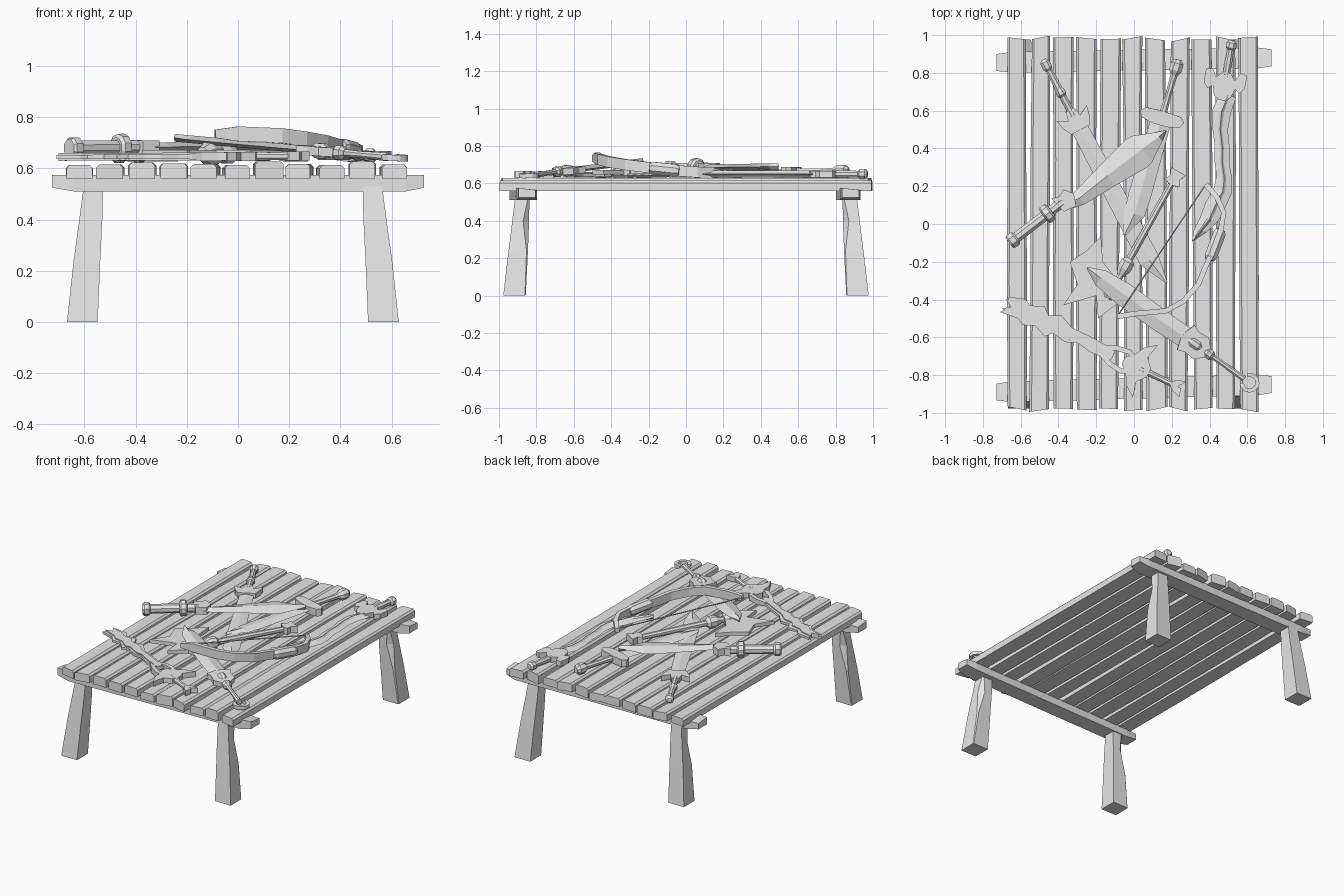
import bpy, bmesh, math, random
from mathutils import Vector, Matrix

random.seed(4)
default_cube = bpy.data.objects.get("Cube")
if default_cube:
    bpy.data.objects.remove(default_cube, do_unlink=True)

grey = bpy.data.materials.new("plain_grey")
grey.use_nodes = True
grey.diffuse_color = (.8, .8, .8, 1)
grey.node_tree.nodes["Principled BSDF"].inputs["Base Color"].default_value = grey.diffuse_color


def finish(name, bm, matrix=None):
    """Turn a bmesh into a named object."""
    bmesh.ops.recalc_face_normals(bm, faces=bm.faces)
    if matrix:
        bm.transform(matrix)
    mesh = bpy.data.meshes.new(name)
    bm.to_mesh(mesh)
    bm.free()
    mesh.materials.append(grey)
    obj = bpy.data.objects.new(name, mesh)
    bpy.context.collection.objects.link(obj)
    return obj


def loft(name, rings, matrix=None):
    """Skin a row of equal-sized point rings and cap both ends."""
    bm = bmesh.new()
    rows = [[bm.verts.new(p) for p in ring] for ring in rings]
    for low, high in zip(rows, rows[1:]):
        for i in range(len(low)):
            j = (i + 1) % len(low)
            bm.faces.new((low[i], low[j], high[j], high[i]))
    bm.faces.new(rows[0])
    bm.faces.new(rows[-1])
    return finish(name, bm, matrix)


def plate(name, outline, thick, matrix=None):
    """Extrude a flat outline, centred on its own plane."""
    bm = bmesh.new()
    face = bm.faces.new([bm.verts.new((x, y, -thick / 2)) for x, y in outline])
    grown = bmesh.ops.extrude_face_region(bm, geom=[face])["geom"]
    bmesh.ops.translate(bm, vec=(0, 0, thick), verts=[v for v in grown if isinstance(v, bmesh.types.BMVert)])
    return finish(name, bm, matrix)


def frame(start, end):
    """Local frame: x runs from start to end, z stays upward."""
    a, b = Vector(start), Vector(end)
    x = (b - a).normalized()
    y = Vector((0, 0, 1)).cross(x).normalized()
    m = Matrix((x, y, x.cross(y))).transposed().to_4x4()
    m.translation = a
    return m


def turned(name, profile, matrix, sides=8):
    """Round part along local x from (position, radius) pairs."""
    angles = [math.tau * (i + .5) / sides for i in range(sides)]
    return loft(name, [[(t, r * math.cos(a), r * math.sin(a)) for a in angles] for t, r in profile], matrix)


def blade(name, stations, thick, matrix):
    """Ridged blade from (position, left edge, right edge) stations."""
    rings = []
    for t, left, right in stations:
        mid, h = (left + right) / 2, thick / 2
        rings.append([(t, left, 0), (t, mid, h), (t, right, 0), (t, mid, -h)])
    return loft(name, rings, matrix)


def sweep(name, points, wide, tall):
    """Rectangular bar through a path of points."""
    path = [Vector(p) for p in points]
    rings = []
    for i, p in enumerate(path):
        run = path[min(i + 1, len(path) - 1)] - path[max(i - 1, 0)]
        side = Vector((-run.y, run.x, 0)).normalized() * wide
        taper = .55 if i in (0, len(path) - 1) else 1
        up = Vector((0, 0, tall * taper))
        rings.append([p + side + up, p - side + up, p - side - up, p + side - up])
    return loft(name, rings)


def mirrored(half):
    """Complete an outline by reflecting it across local x."""
    return half + [(x, -y) for x, y in reversed(half)]


# Table top: eleven rough planks with worn upper edges
for i in range(11):
    x = -.62 + i * .1228
    half = random.uniform(.05, .055)
    top = random.uniform(.612, .628)
    lean = random.uniform(-.006, .006)
    rings = []
    for end in (-1, -.3, .35, 1):
        y = end * random.uniform(.975, .99)
        cx = x + lean * end
        skew = random.uniform(-.012, .012) if abs(end) == 1 else 0
        w = half + random.uniform(-.003, .003)
        section = [(-w, .56), (w, .56), (w, top - .012), (w - .012, top), (.012 - w, top), (-w, top - .012)]
        rings.append([(cx + u, y + skew * u / w, z) for u, z in section])
    loft(f"plank_{i + 1}", rings)

# Cross beams with chipped ends
for name, left_y, right_y in (("front_beam", -.89, -.85), ("back_beam", .855, .88)):
    rings = []
    for k in (-1, -.88, .9, 1):
        y = left_y + (right_y - left_y) * (k + 1) / 2
        w = .045 if abs(k) == 1 else .055
        low = .525 if abs(k) == 1 else .51
        rings.append([(k * .727, y - w, low), (k * .727, y + w, low),
                      (k * .727, y + w, .565), (k * .727, y - w, .575)])
    loft(name, rings)

# Splayed legs, one corner hewn away
for sx, side in ((-1, "right"), (1, "left")):
    for sy, end in ((-1, "front"), (1, "back")):
        rings = []
        for z, cx, cy, w, cut in ((0, .588, .917, .06, .004), (.24, .57, .897, .052, .008),
                                  (.4, .555, .884, .045, .032), (.53, .545, .875, .038, .006)):
            corner = [(-w, -w), (w - cut, -w), (w, cut - w), (w, w), (-w, w)]
            rings.append([(sx * (cx + u) - .02, sy * (cy + v), z) for u, v in corner])
        loft(f"{end}_{side}_leg", rings)

# Cleaver lying across the middle
m = frame((-.66, -.1, .68), (.15, .52, .69))
turned("cleaver_pommel", [(0, .035), (.01, .043), (.04, .043), (.05, .03)], m)
turned("cleaver_grip", [(.04, .03), (.24, .03)], m)
turned("cleaver_guard", [(.23, .04), (.24, .053), (.27, .053), (.28, .04)], m, 10)
turned("cleaver_neck", [(.27, .028), (.34, .03), (.41, .02)], m)
plate("cleaver_collar", [(.32, .05), (.36, .035), (.4, .05), (.43, .0), (.4, -.06), (.33, -.045)], .05, m)
blade("cleaver_blade", [(.38, .01, -.06), (.44, .005, -.08), (.63, .034, -.1), (.82, .06, -.125),
                        (.86, .055, -.12), (.97, -.005, -.065), (1.02, -.03, -.035)], .035, m)

# Broadsword under the cleaver
m = frame((.235, .87, .665), (-.03, -.06, .655))
turned("broadsword_pommel", [(0, .02), (.02, .036), (.06, .036), (.09, .018)], m)
turned("broadsword_grip", [(.08, .02), (.2, .017), (.32, .023)], m)
plate("broadsword_guard", mirrored([(.285, .04), (.29, .1), (.315, .12), (.345, .105), (.36, .04)]), .05, m)
blade("broadsword_blade", [(.34, .055, -.055), (.75, .06, -.06), (.85, .055, -.055), (.97, -.01, -.03)], .025, m)

# Longsword at the bottom of the pile
m = frame((-.48, .87, .647), (.155, -.33, .642))
turned("longsword_pommel", [(0, .015), (.015, .028), (.05, .028), (.065, .017)], m)
turned("longsword_grip", [(.06, .018), (.18, .022), (.19, .028), (.21, .028), (.22, .02), (.34, .02)], m)
plate("longsword_guard", mirrored([(.3, .025), (.35, .035), (.32, .09), (.37, .08), (.42, .055)]), .035, m)
blade("longsword_blade", [(.38, .045, -.045), (.8, .052, -.052), (1.2, .055, -.055), (1.35, .03, .02)], .02, m)

# Battle axe with a jagged head
m = frame((.23, .27, .65), (-.16, -.43, .66))
turned("axe_shaft", [(.02, .018), (.4, .02), (.72, .02)], m)
plate("axe_end_cap", mirrored([(-.01, .02), (-.01, .045), (.03, .028), (.06, .045), (.07, .015)]), .045, m)
turned("axe_collar", [(.52, .022), (.54, .04), (.58, .04), (.62, .024)], m)
turned("axe_socket", [(.64, .03), (.66, .045), (.72, .045), (.76, .025)], m)
plate("axe_head", [(-.175, -.065), (-.25, -.14), (-.34, -.2), (-.3, -.32), (-.375, -.43), (-.2, -.38),
                   (-.19, -.5), (-.085, -.42), (.05, -.44), (-.07, -.32), (-.165, -.2)],
      .025, Matrix.Translation((0, 0, .66)))

# Ring-hilted sword, its tip propped up
m = frame((.64, -.86, .64), (-.25, -.23, .72))
arc = [math.radians(a) for a in range(-140, 141, 28)]
hook = [m @ Vector((.035 - .042 * math.cos(a), .042 * math.sin(a), 0)) for a in arc]
sweep("ring_pommel", hook, .011, .012)
turned("ring_sword_grip", [(.07, .018), (.2, .014), (.3, .017)], m)
turned("ring_sword_collar", [(.27, .018), (.285, .03), (.31, .03), (.325, .018)], m)
plate("ring_sword_guard", mirrored([(.31, .03), (.35, .07), (.41, .065), (.45, .08), (.47, .02)]), .035, m)
turned("ring_sword_boss", [(.35, .018), (.37, .032), (.41, .032), (.43, .018)], m)
blade("ring_sword_blade", [(.4, .055, -.055), (.6, .065, -.055), (.85, .065, -.06), (1, .05, -.045), (1.09, .005, -.005)],
      .03, m)

# Jagged fantasy sword near the front
m = frame((.25, -.87, .648), (-.69, -.42, .645))
turned("jagged_sword_grip", [(.03, .018), (.12, .016), (.24, .02)], m)
plate("jagged_sword_pommel", [(.0, .0), (-.01, .045), (.04, .03), (.07, .0), (.04, -.03), (-.01, -.045), (.02, 0)], .035, m)
plate("jagged_sword_guard", mirrored([(.19, .025), (.23, .07), (.21, .155), (.27, .11), (.3, .055), (.34, .02)]), .035, m)
for s, side in ((1, "left"), (-1, "right")):
    rib = [(.25, .02), (.33, .055), (.4, .045), (.48, .008)]
    sweep(f"jagged_sword_{side}_rib", [m @ Vector((t, s * w, 0)) for t, w in rib], .014, .018)
jagged = [(.4, .03), (.52, .035), (.6, .02), (.66, .045), (.74, .03), (.77, .065), (.84, .035), (.9, .06),
          (.94, .04), (1.04, .05), (1, .0), (1.04, -.04), (.95, -.07), (.91, -.05), (.84, -.08),
          (.8, -.045), (.74, -.075), (.66, -.04), (.55, -.04), (.4, -.03)]
plate("jagged_sword_blade", jagged, .016, m)
plate("jagged_sword_core", [(t, w * .6) for t, w in jagged], .03, m)

# Wavy sword on the right-hand planks
m = frame((.52, .97, .65), (.33, -.1, .65))
turned("wavy_sword_pommel", [(0, .018), (.012, .03), (.04, .03), (.05, .018)], m)
turned("wavy_sword_grip", [(.04, .018), (.12, .022), (.22, .018)], m)
plate("wavy_sword_guard", mirrored([(.17, .022), (.205, .05), (.16, .075), (.17, .11), (.24, .11),
                                    (.27, .085), (.25, .06), (.3, .045), (.32, .015)]), .035, m)
waves = [(.29, .028, .045), (.38, .01, .05), (.47, .018, .042), (.56, .045, .04), (.64, .058, .04),
         (.72, .085, .042), (.79, .09, .05), (.87, .065, .055), (.95, .046, .05), (1.02, .01, .035), (1.08, -.02, .004)]
blade("wavy_sword_blade", [(t, c + w, c - w) for t, c, w in waves], .02, m)
blade("wavy_sword_ridge", [(t, c + w * .4, c - w * .4) for t, c, w in waves], .036, m)

# Bow resting over the pile, with its string
sweep("bow", [(-.09, -.49, .735), (0, -.475, .735), (.17, -.46, .728), (.26, -.41, .715), (.34, -.32, .7),
              (.39, -.2, .685), (.43, -.12, .675), (.46, -.03, .667), (.475, .06, .66), (.44, .14, .655),
              (.38, .21, .65)], .014, .029)
m = frame((.4, -.19, .683), (.46, -.03, .667))
turned("bow_grip", [(0, .026), (.02, .036), (.15, .036), (.17, .026)], m)
m = frame((-.09, -.49, .735), (.38, .21, .66))
turned("bow_string", [(0, .004), (.843, .004)], m, 5)
